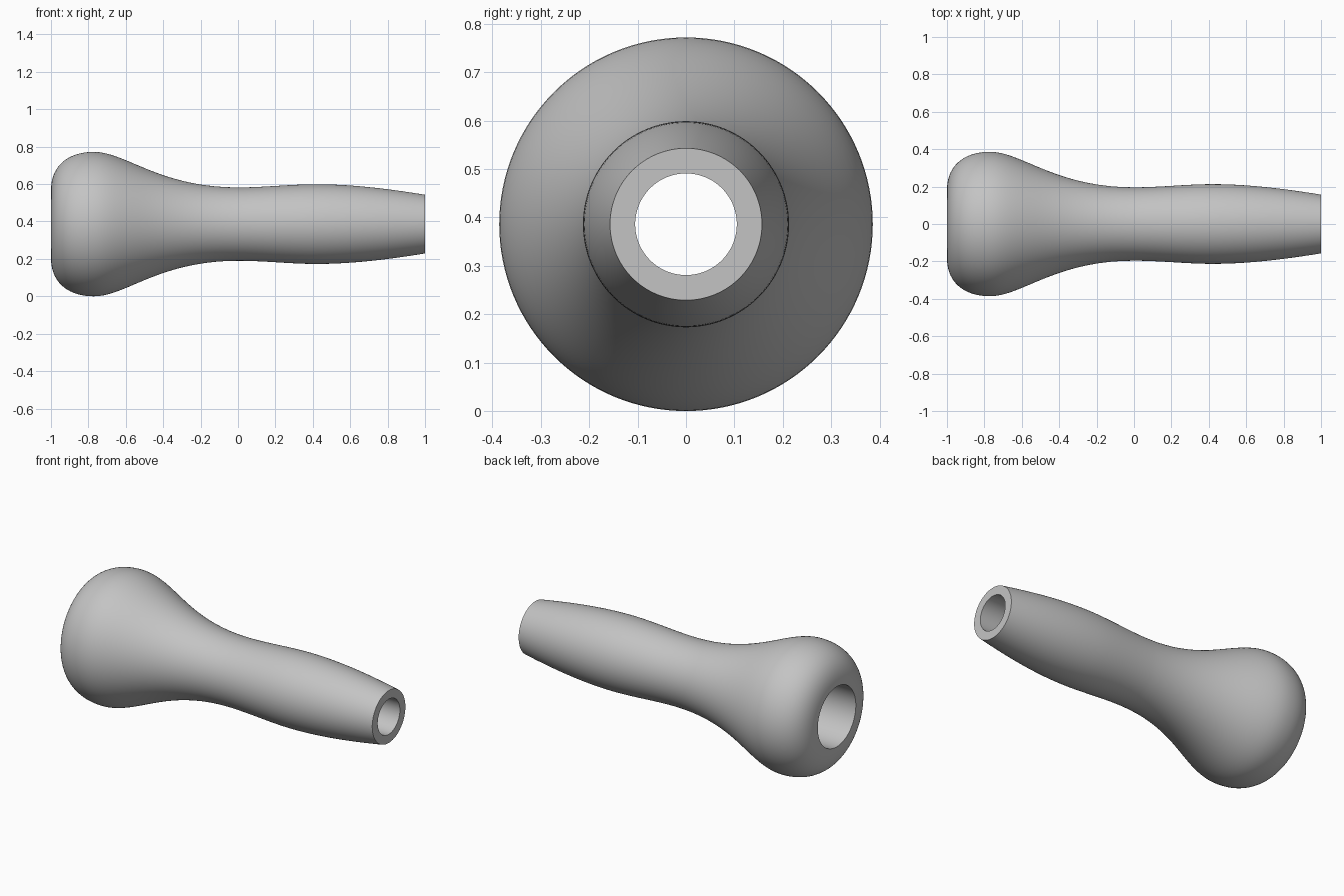
import bpy
import bmesh
import math
from mathutils import Vector, Matrix
from mathutils.geometry import interpolate_bezier

default_cube = bpy.data.objects.get("Cube")
if default_cube:
    bpy.data.objects.remove(default_cube, do_unlink=True)

AXIS_HEIGHT = 0.386
SIDES = 128
SOCKET_RADIUS, BORE_RADIUS = 0.18, 0.105

grey = bpy.data.materials.new("plain grey")
grey.use_nodes = True
colour = (0.55, 0.55, 0.55, 1)
grey.diffuse_color = colour
grey.node_tree.nodes["Principled BSDF"].inputs["Base Color"].default_value = colour

# Outer profile as Bezier spans of (along axis, radius): rounded head, neck, grip, tip
spans = [
    ((-1, SOCKET_RADIUS), (-1, 0.32), (-0.90, 0.386), (-0.77, 0.386)),
    ((-0.77, 0.386), (-0.60, 0.386), (-0.42, 0.196), (0, 0.196)),
    ((0, 0.196), (0.14, 0.196), (0.28, 0.213), (0.42, 0.213)),
    ((0.42, 0.213), (0.62, 0.213), (0.82, 0.186), (1, 0.157)),
]
profile = []
for span in spans:
    points = interpolate_bezier(*[Vector((x, 0, r)) for x, r in span], 20)
    profile += points[1:] if profile else points

# Inner profile: narrow bore from the tip, then wider socket in the head
for x, r in ((1, BORE_RADIUS), (-0.4, BORE_RADIUS), (-0.4, SOCKET_RADIUS)):
    profile.append(Vector((x, 0, r)))

# Revolve the closed profile around the long axis
bm = bmesh.new()
rings = []
for i in range(SIDES):
    turn = Matrix.Rotation(math.tau * i / SIDES, 3, 'X')
    rings.append([bm.verts.new(turn @ p) for p in profile])
count = len(profile)
for i, ring in enumerate(rings):
    following = rings[(i + 1) % SIDES]
    for j in range(count):
        k = (j + 1) % count
        bm.faces.new((ring[j], ring[k], following[k], following[j]))
bmesh.ops.recalc_face_normals(bm, faces=bm.faces)

mesh = bpy.data.meshes.new("handle")
bm.to_mesh(mesh)
bm.free()
mesh.materials.append(grey)
handle = bpy.data.objects.new("handle", mesh)
handle.location.z = AXIS_HEIGHT
bpy.context.collection.objects.link(handle)

# Smooth body with crisp rims
bpy.ops.object.select_all(action='DESELECT')
handle.select_set(True)
bpy.context.view_layer.objects.active = handle
bpy.ops.object.shade_smooth_by_angle(angle=math.radians(35))
